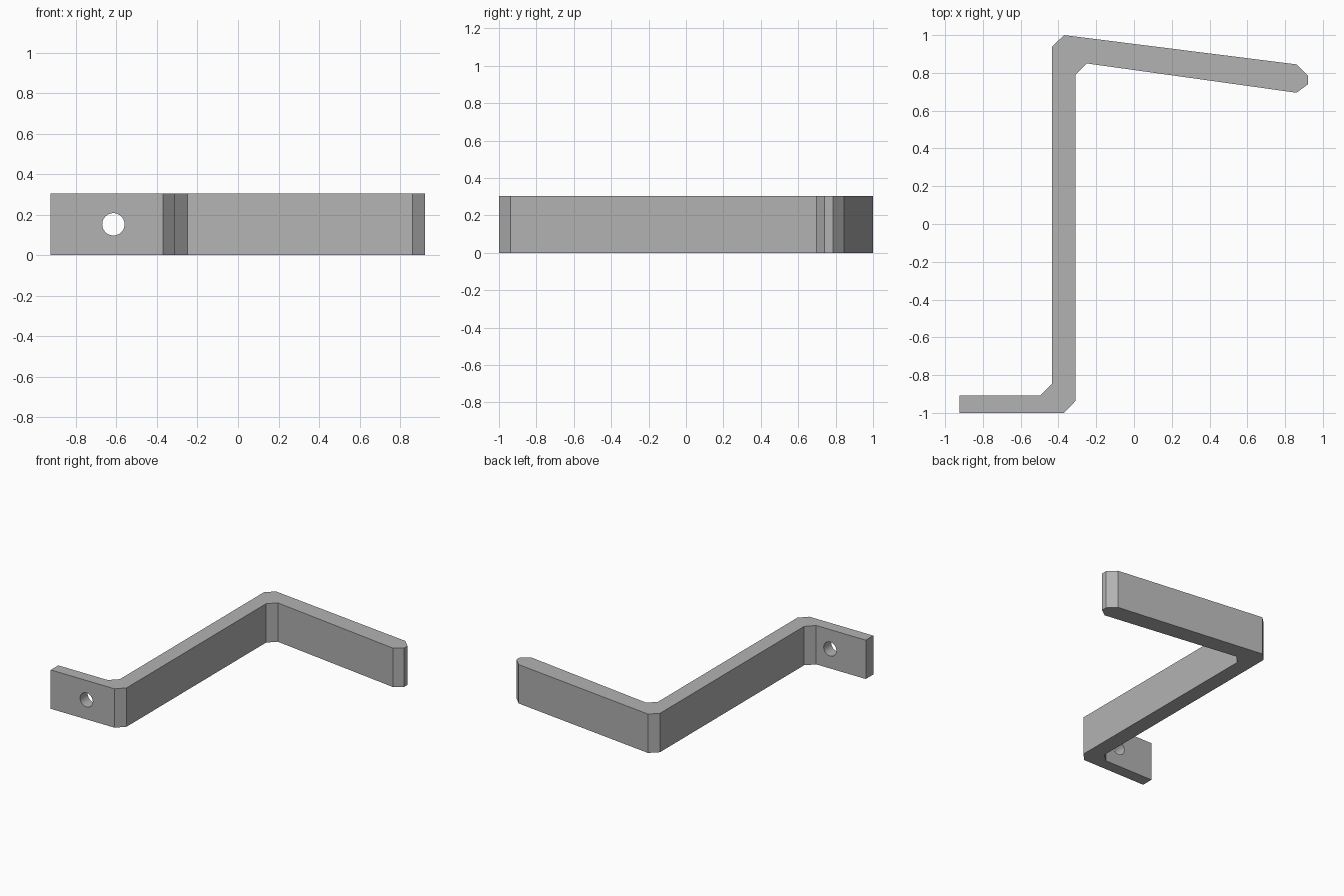
import bpy
import bmesh
from math import radians

cube = bpy.data.objects.get("Cube")
if cube:
    bpy.data.objects.remove(cube, do_unlink=True)

HEIGHT = 0.305

grey = bpy.data.materials.new("plain grey")
grey.use_nodes = True
colour = (0.45, 0.45, 0.45, 1)
grey.diffuse_color = colour
grey.node_tree.nodes["Principled BSDF"].inputs["Base Color"].default_value = colour

# Bent strip outline seen from above: mounting tab, long arm, tapered hook
outline = [
    (-0.925, -1), (-0.37, -1), (-0.31, -0.937), (-0.31, 0.79), (-0.25, 0.85),
    (0.86, 0.695), (0.922, 0.74), (0.922, 0.785), (0.86, 0.845),
    (-0.37, 1), (-0.433, 0.94), (-0.433, -0.845), (-0.495, -0.907), (-0.925, -0.907),
]
bm = bmesh.new()
base = bm.faces.new([bm.verts.new((x, y, 0)) for x, y in outline])
lifted = bmesh.ops.extrude_face_region(bm, geom=[base])["geom"]
bmesh.ops.translate(bm, vec=(0, 0, HEIGHT),
                    verts=[v for v in lifted if isinstance(v, bmesh.types.BMVert)])
bmesh.ops.recalc_face_normals(bm, faces=bm.faces)
mesh = bpy.data.meshes.new("hook_bracket")
bm.to_mesh(mesh)
bm.free()
mesh.materials.append(grey)
bracket = bpy.data.objects.new("hook_bracket", mesh)
bpy.context.collection.objects.link(bracket)

# Screw hole through the mounting tab
bpy.ops.mesh.primitive_cylinder_add(vertices=48, radius=0.055, depth=0.3,
                                    location=(-0.615, -0.95, HEIGHT / 2),
                                    rotation=(radians(90), 0, 0))
cutter = bpy.context.object
cutter.name = "screw_hole_cutter"
cutter.data.materials.append(grey)
cutter.hide_render = True
hole = bracket.modifiers.new("screw_hole", "BOOLEAN")
hole.operation = "DIFFERENCE"
hole.solver = "EXACT"
hole.object = cutter

# Bake the hole and smooth only its wall
bpy.ops.object.select_all(action="DESELECT")
bracket.select_set(True)
bpy.context.view_layer.objects.active = bracket
bpy.ops.object.modifier_apply(modifier=hole.name)
bpy.data.objects.remove(cutter, do_unlink=True)
bpy.ops.object.shade_smooth_by_angle(angle=radians(20))
